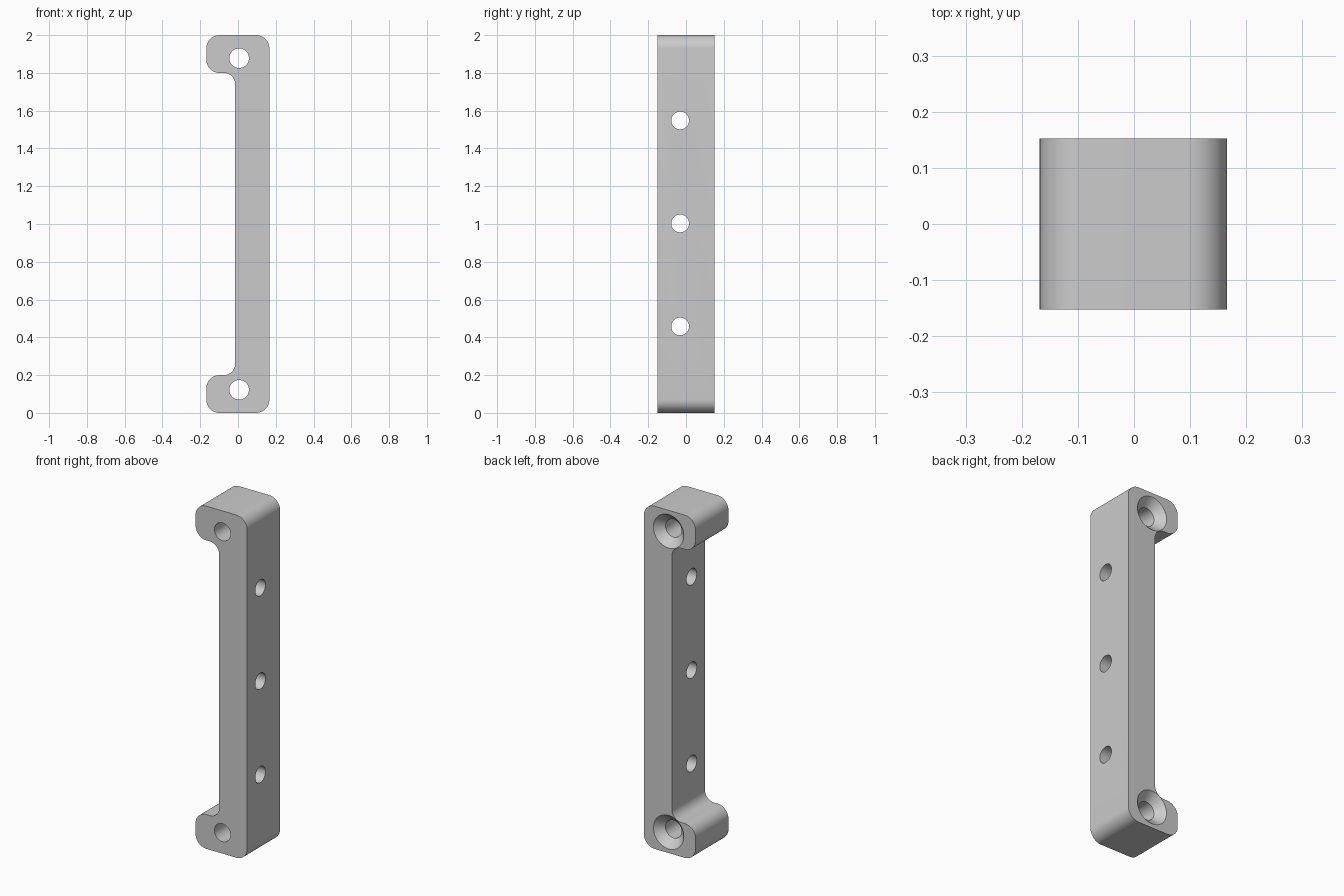
import bpy, bmesh, math
from mathutils import Matrix, Vector

if "Cube" in bpy.data.objects:
    bpy.data.objects.remove(bpy.data.objects["Cube"], do_unlink=True)

gray = bpy.data.materials.new("plain gray")
gray.use_nodes = True
color = (0.6, 0.6, 0.6, 1)
gray.diffuse_color = color
gray.node_tree.nodes["Principled BSDF"].inputs["Base Color"].default_value = color

LEFT, RIGHT, STEP, HOOK, HALF_Y = -0.168, 0.166, -0.015, 0.2, 0.152
HOLE_X, HOLE_Z, HOLE_R, SINK_R = 0.006, 0.122, 0.052, 0.098
SIDE_Y, SIDE_R, SIDE_GAP = -0.031, 0.047, 0.545


def rounded(corners, segments=12):
    """Outline with every (x, z, radius) corner replaced by an arc."""
    points = []
    for i, (x, z, r) in enumerate(corners):
        p = Vector((x, z))
        a = (Vector(corners[i - 1][:2]) - p).normalized() * r
        b = (Vector(corners[(i + 1) % len(corners)][:2]) - p).normalized() * r
        for k in range(segments + 1):
            t = math.pi / 2 * k / segments
            points.append(p + a * (1 - math.sin(t)) + b * (1 - math.cos(t)))
    return points


def make_object(name, bm):
    bmesh.ops.recalc_face_normals(bm, faces=bm.faces)
    mesh = bpy.data.meshes.new(name)
    bm.to_mesh(mesh)
    bm.free()
    mesh.materials.append(gray)
    obj = bpy.data.objects.new(name, mesh)
    bpy.context.collection.objects.link(obj)
    return obj


def add_cone(bm, r1, r2, depth, center, axis):
    turn = Vector((0, 0, 1)).rotation_difference(Vector(axis)).to_matrix().to_4x4()
    bmesh.ops.create_cone(bm, cap_ends=True, segments=48, radius1=r1, radius2=r2,
                          depth=depth, matrix=Matrix.Translation(center) @ turn)


# Bracket body: a C-shaped outline extruded front to back
R, F = 0.07, 0.06
bm = bmesh.new()
outline = rounded([(RIGHT, 0, R), (RIGHT, 2, R), (LEFT, 2, R), (LEFT, 2 - HOOK, R),
                   (STEP, 2 - HOOK, F), (STEP, HOOK, F), (LEFT, HOOK, R), (LEFT, 0, R)])
face = bm.faces.new([bm.verts.new((p.x, -HALF_Y, p.y)) for p in outline])
solid = bmesh.ops.extrude_face_region(bm, geom=[face])
bmesh.ops.translate(bm, vec=(0, 2 * HALF_Y, 0),
                    verts=[v for v in solid["geom"] if isinstance(v, bmesh.types.BMVert)])
bracket = make_object("bracket", bm)

# Cutters: straight holes, countersinks at the back, and cross holes
holes, sinks, cross = bmesh.new(), bmesh.new(), bmesh.new()
depth, margin = SINK_R - HOLE_R, 0.01
for z in (HOLE_Z, 2 - HOLE_Z):
    add_cone(holes, HOLE_R, HOLE_R, 1, (HOLE_X, 0, z), (0, 1, 0))
    add_cone(sinks, HOLE_R, SINK_R + margin, depth + margin,
             (HOLE_X, HALF_Y + (margin - depth) / 2, z), (0, 1, 0))
for i in (-1, 0, 1):
    add_cone(cross, SIDE_R, SIDE_R, 1, (0, SIDE_Y, 1.003 + i * SIDE_GAP), (1, 0, 0))

bpy.context.view_layer.objects.active = bracket
bracket.select_set(True)
for name, cutter_mesh in (("hole_cutter", holes), ("countersink_cutter", sinks),
                          ("cross_hole_cutter", cross)):
    cutter = make_object(name, cutter_mesh)
    cutter.hide_render = True
    cut = bracket.modifiers.new(name, "BOOLEAN")
    cut.object, cut.operation, cut.solver = cutter, "DIFFERENCE", "EXACT"
    bpy.ops.object.modifier_apply(modifier=cut.name)
    bpy.data.objects.remove(cutter, do_unlink=True)

bpy.ops.object.shade_smooth_by_angle(angle=math.radians(30))
